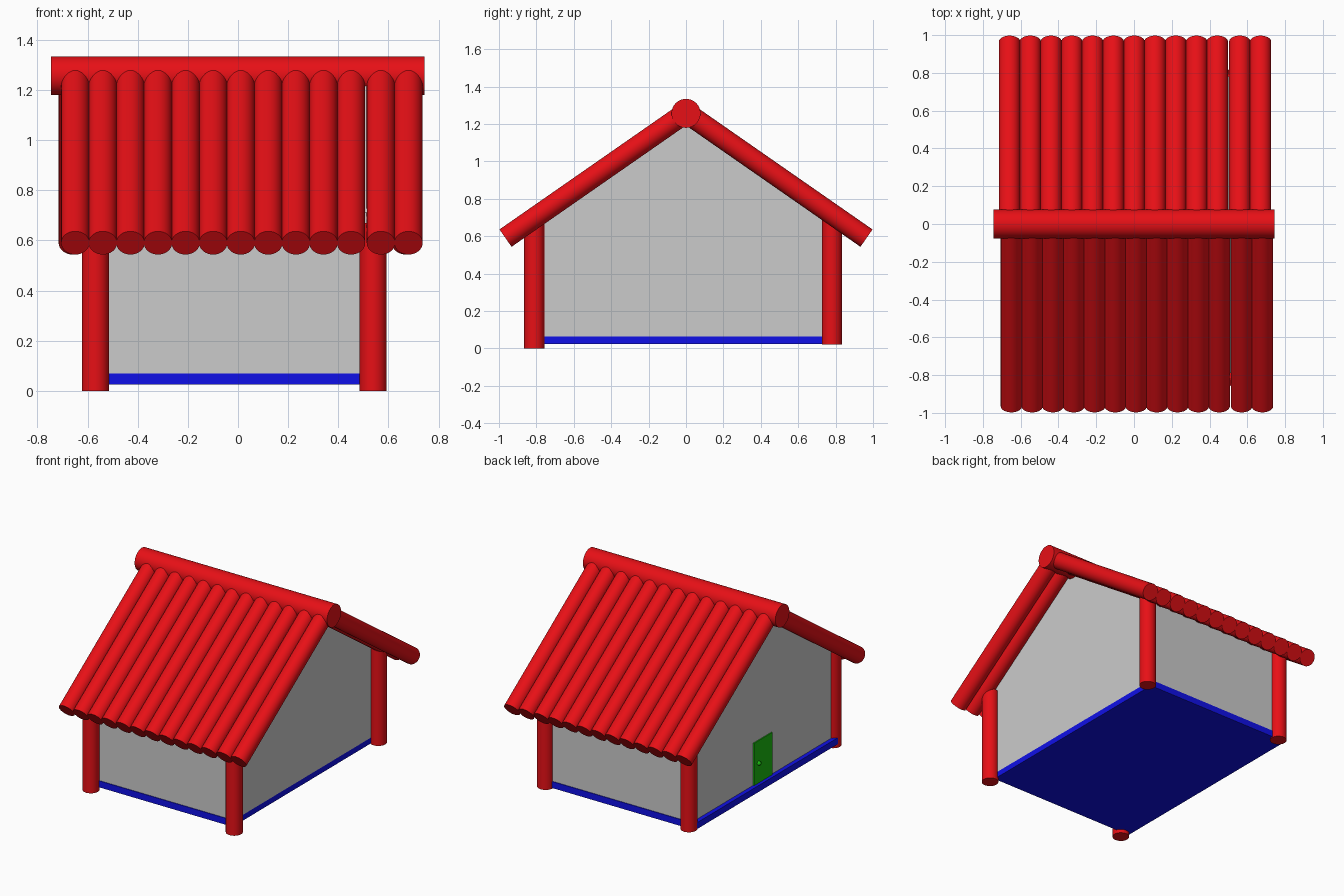
import bpy, bmesh, math
from mathutils import Vector

if "Cube" in bpy.data.objects:
    bpy.data.objects.remove(bpy.data.objects["Cube"])


def mat(name, rgb):
    m = bpy.data.materials.new(name)
    m.diffuse_color = (*rgb, 1)
    m.use_nodes = True
    m.node_tree.nodes["Principled BSDF"].inputs["Base Color"].default_value = m.diffuse_color
    return m


RED = mat("red", (0.8, 0.005, 0.008))
BLUE = mat("blue", (0.005, 0.005, 0.8))
GREEN = mat("green", (0.01, 0.5, 0.005))


def log(name, a, b, r, material=RED):
    """Capped cylinder from point a to point b."""
    a, b = Vector(a), Vector(b)
    d = b - a
    bpy.ops.mesh.primitive_cylinder_add(vertices=32, radius=r, depth=d.length, location=(a + b) / 2)
    o = bpy.context.object
    o.rotation_euler = d.to_track_quat('Z', 'Y').to_euler()
    o.name = name
    o.data.materials.append(material)
    bpy.ops.object.shade_smooth_by_angle(angle=math.radians(40))
    return o


def box(name, lo, hi, material):
    lo, hi = Vector(lo), Vector(hi)
    bpy.ops.mesh.primitive_cube_add(size=1, location=(lo + hi) / 2)
    o = bpy.context.object
    o.scale = hi - lo
    o.name = name
    o.data.materials.append(material)
    return o


# Gabled walls: pentagon profile extruded along x
profile = [(-0.79, 0.065), (0.78, 0.065), (0.78, 0.718), (0, 1.261), (-0.79, 0.712)]
bm = bmesh.new()
face = bm.faces.new([bm.verts.new((-0.59, y, z)) for y, z in profile])
ext = bmesh.ops.extrude_face_region(bm, geom=[face])
bmesh.ops.translate(bm, vec=(1.105, 0, 0),
                    verts=[v for v in ext["geom"] if isinstance(v, bmesh.types.BMVert)])
bmesh.ops.recalc_face_normals(bm, faces=bm.faces)
mesh = bpy.data.meshes.new("walls")
bm.to_mesh(mesh)
bm.free()
bpy.context.collection.objects.link(bpy.data.objects.new("walls", mesh))

# Floor slab
box("floor", (-0.62, -0.795, 0.025), (0.515, 0.785, 0.07), BLUE)

# Corner posts, the back pair standing slightly higher
for end, y, z in (("front", -0.811, 0), ("back", 0.78, 0.02)):
    for side, x in (("left", -0.569), ("right", 0.539)):
        log(f"{end}_{side}_post", (x, y, z), (x, y, z + 0.67), 0.054)

# Roof logs on both slopes, with a narrow gap before the last two
for end, s, shift in (("front", -1, 0), ("back", 1, -0.01)):
    for i in range(13):
        x = -0.649 + 0.11 * i + (0.009 if i > 10 else 0) + shift
        log(f"{end}_roof_log_{i + 1}", (x, s * 0.965, 0.59), (x, s * 0.042, 1.232), 0.0565)

# Ridge log
log("ridge_log", (-0.745, 0, 1.257), (0.743, 0, 1.257), 0.0775)

# Door and knob on the left gable
box("door", (-0.598, -0.1, 0.066), (-0.58, 0.1, 0.365), GREEN)
bpy.ops.mesh.primitive_uv_sphere_add(segments=16, ring_count=8, radius=0.015, location=(-0.603, 0.055, 0.21))
knob = bpy.context.object
knob.name = "door_knob"
knob.data.materials.append(GREEN)
bpy.ops.object.shade_smooth()
